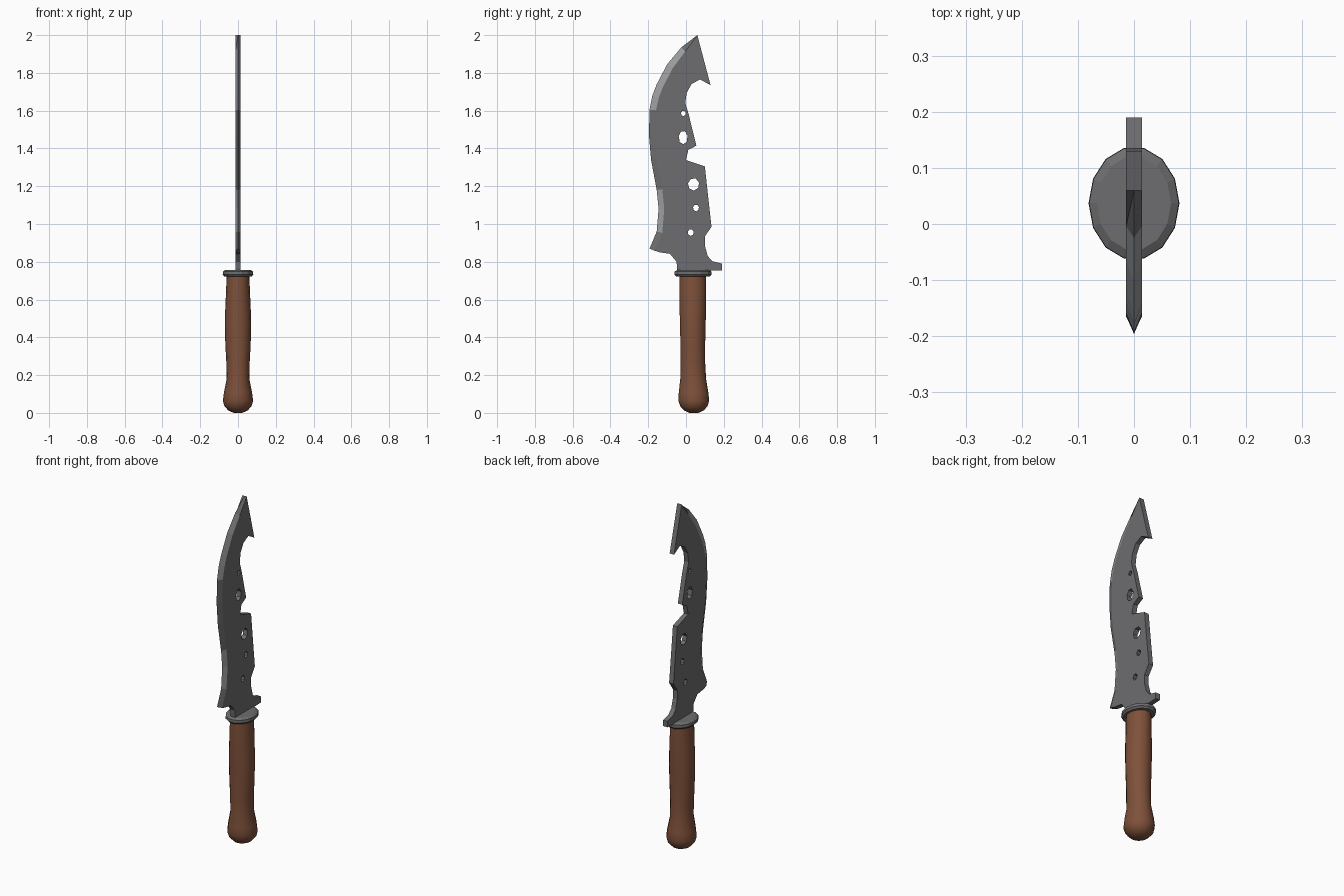
import bpy, bmesh, math
from mathutils import Vector, Matrix

if "Cube" in bpy.data.objects:
    bpy.data.objects.remove(bpy.data.objects["Cube"])

H = 0.014  # half thickness of the blade


def material(name, rgb):
    m = bpy.data.materials.new(name)
    m.diffuse_color = (*rgb, 1)
    m.use_nodes = True
    m.node_tree.nodes["Principled BSDF"].inputs["Base Color"].default_value = m.diffuse_color
    return m


STEEL = material("dark steel", (0.155, 0.155, 0.162))
EDGE = material("ground edge steel", (0.33, 0.34, 0.35))
WOOD = material("brown handle", (0.21, 0.082, 0.042))


def finish(name, bm, mats):
    bmesh.ops.recalc_face_normals(bm, faces=bm.faces[:])
    me = bpy.data.meshes.new(name)
    bm.to_mesh(me)
    bm.free()
    for m in mats:
        me.materials.append(m)
    ob = bpy.data.objects.new(name, me)
    bpy.context.collection.objects.link(ob)
    return ob


def smooth(ob, angle):
    bpy.ops.object.select_all(action='DESELECT')
    ob.select_set(True)
    bpy.context.view_layer.objects.active = ob
    bpy.ops.object.shade_smooth_by_angle(angle=math.radians(angle))


def lathe(name, rings, sides, mat):
    """Stack of elliptical rings: (z, centre y, radius x, radius y)."""
    bm = bmesh.new()
    loops = []
    for z, cy, rx, ry in rings:
        loops.append([bm.verts.new((rx * math.cos(a), cy + ry * math.sin(a), z))
                      for a in (2 * math.pi * i / sides for i in range(sides))])
    for lo, hi in zip(loops, loops[1:]):
        for i in range(sides):
            j = (i + 1) % sides
            bm.faces.new((lo[i], lo[j], hi[j], hi[i]))
    bm.faces.new(loops[0][::-1])
    bm.faces.new(loops[-1])
    return finish(name, bm, [mat])


# Cutting edge, bottom to tip: y, z, bevel width
cut = [(-.193, .870, .030), (-.155, .960, .030), (-.145, 1.08, .030), (-.155, 1.18, .030),
       (-.185, 1.34, .030), (-.196, 1.47, .032), (-.193, 1.605, .034), (-.178, 1.68, .036),
       (-.155, 1.74, .036), (-.10, 1.845, .036), (-.025, 1.935, .030), (.06, 2.0, 0)]
outer = [Vector((y, z)) for y, z, w in cut]
inner = []
for i, p in enumerate(outer):
    t = (outer[min(i + 1, len(outer) - 1)] - outer[max(i - 1, 0)]).normalized()
    inner.append(p + Vector((t.y, -t.x)) * cut[i][2])

# Hooked and notched spine from below the tip down to the heel
spine = [(.130, 1.735), (.075, 1.765), (.030, 1.742), (.004, 1.695), (-.004, 1.64),
         (.013, 1.585), (.055, 1.415), (.012, 1.392), (.0, 1.338), (.10, 1.305),
         (.115, 1.165), (.135, .985), (.10, .935), (.10, .885), (.115, .83), (.14, .803),
         (.19, .79), (.19, .755), (.12, .752), (.12, .742), (-.045, .742),
         (-.05, .80), (-.085, .842), (-.14, .85)]

# Pierced holes: y, z, radius y, radius z
holes = [(-.015, 1.458, .024, .036), (-.014, 1.585, .013, .014), (.04, 1.21, .030, .033),
         (.053, 1.085, .016, .018), (.025, .955, .016, .018)]

# Blade body: filled profile with holes, extruded to thickness
cu = bpy.data.curves.new("blade_profile", 'CURVE')
cu.dimensions = '2D'
cu.fill_mode = 'BOTH'
cu.extrude = H


def add_outline(pts):
    sp = cu.splines.new('POLY')
    sp.points.add(len(pts) - 1)
    for q, (y, z) in zip(sp.points, pts):
        q.co = (y, z, 0, 1)
    sp.use_cyclic_u = True


add_outline([tuple(p) for p in inner] + spine)
for y, z, ry, rz in holes:
    add_outline([(y + ry * math.cos(a), z + rz * math.sin(a))
                 for a in (2 * math.pi * (k + .3) / 7 for k in range(7))])
tmp = bpy.data.objects.new("blade_profile", cu)
bpy.context.collection.objects.link(tmp)
deps = bpy.context.evaluated_depsgraph_get()
flat = bpy.data.meshes.new_from_object(tmp.evaluated_get(deps))
bm = bmesh.new()
bm.from_mesh(flat)
bpy.data.objects.remove(tmp)
bmesh.ops.remove_doubles(bm, verts=bm.verts[:], dist=1e-5)
bm.transform(Matrix(((0, 0, 1, 0), (1, 0, 0, 0), (0, 1, 0, 0), (0, 0, 0, 1))))
for f in bm.faces:
    f.smooth = False
    f.material_index = 0
finish("blade", bm, [STEEL])

# Ground cutting edge: wedge strip, bright on the upper curve and the lower belly
bm = bmesh.new()
rows = [(bm.verts.new((0, *o)), bm.verts.new((H, *n)), bm.verts.new((-H, *n)))
        for o, n in zip(outer, inner)]
for i, (a, b) in enumerate(zip(rows, rows[1:])):
    mid = (cut[i][1] + cut[i + 1][1]) / 2
    for j in range(3):
        k = (j + 1) % 3
        f = bm.faces.new((a[j], a[k], b[k], b[j]))
        f.material_index = int(.93 < mid < 1.18 or 1.6 < mid < 1.94)
bm.faces.new(rows[0])
bm.faces.new(rows[-1][::-1])
finish("blade_edge", bm, [STEEL, EDGE])

# Guard disc
lathe("guard", [(.722, .037, .072, .092), (.732, .037, .081, .101),
                (.748, .037, .080, .100), (.757, .037, .066, .084)], 14, STEEL)

# Handle with swollen grip and rounded pommel
handle = lathe("handle", [(0, .042, .022, .024), (.012, .042, .050, .052), (.035, .042, .072, .074),
                          (.065, .041, .080, .084), (.11, .040, .074, .080), (.18, .038, .060, .070),
                          (.27, .036, .062, .067), (.36, .036, .067, .067), (.48, .036, .070, .070),
                          (.56, .036, .067, .072), (.65, .036, .063, .073), (.728, .036, .060, .072)],
               14, WOOD)
smooth(handle, 40)
